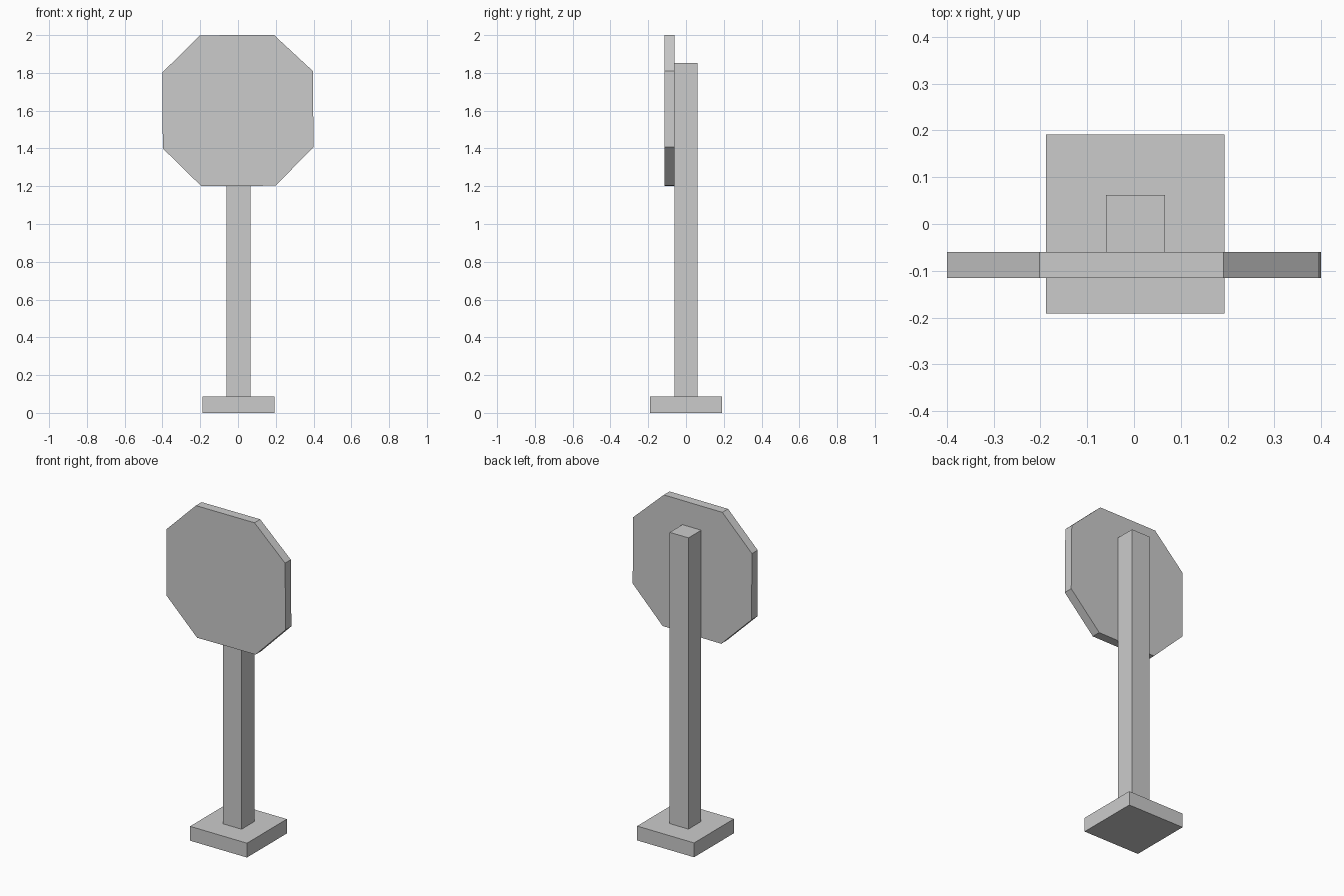
import bpy
import bmesh

if "Cube" in bpy.data.objects:
    bpy.data.objects.remove(bpy.data.objects["Cube"])


def extrude_profile(name, points, y_front, y_back):
    """Make a solid from an x-z outline pulled along y."""
    bm = bmesh.new()
    face = bm.faces.new([bm.verts.new((x, y_front, z)) for x, z in points])
    result = bmesh.ops.extrude_face_region(bm, geom=[face])
    moved = [v for v in result["geom"] if isinstance(v, bmesh.types.BMVert)]
    bmesh.ops.translate(bm, verts=moved, vec=(0, y_back - y_front, 0))
    bmesh.ops.recalc_face_normals(bm, faces=bm.faces[:])
    mesh = bpy.data.meshes.new(name)
    bm.to_mesh(mesh)
    bm.free()
    obj = bpy.data.objects.new(name, mesh)
    bpy.context.collection.objects.link(obj)
    return obj


def box(name, x0, x1, y0, y1, z0, z1):
    return extrude_profile(name, [(x0, z0), (x1, z0), (x1, z1), (x0, z1)], y0, y1)


# Square foot and upright post
box("base", -0.188, 0.194, -0.191, 0.191, 0.0, 0.087)
box("post", -0.06, 0.066, -0.06, 0.062, 0.087, 1.853)

# Eight-sided sign plate, very slightly turned, on the front of the post
outline = [(-0.194, 1.2), (0.199, 1.203), (0.4, 1.407), (0.396, 1.81),
           (0.191, 2.0), (-0.202, 1.999), (-0.4, 1.802), (-0.398, 1.4)]
extrude_profile("sign_plate", outline, -0.115, -0.06)
